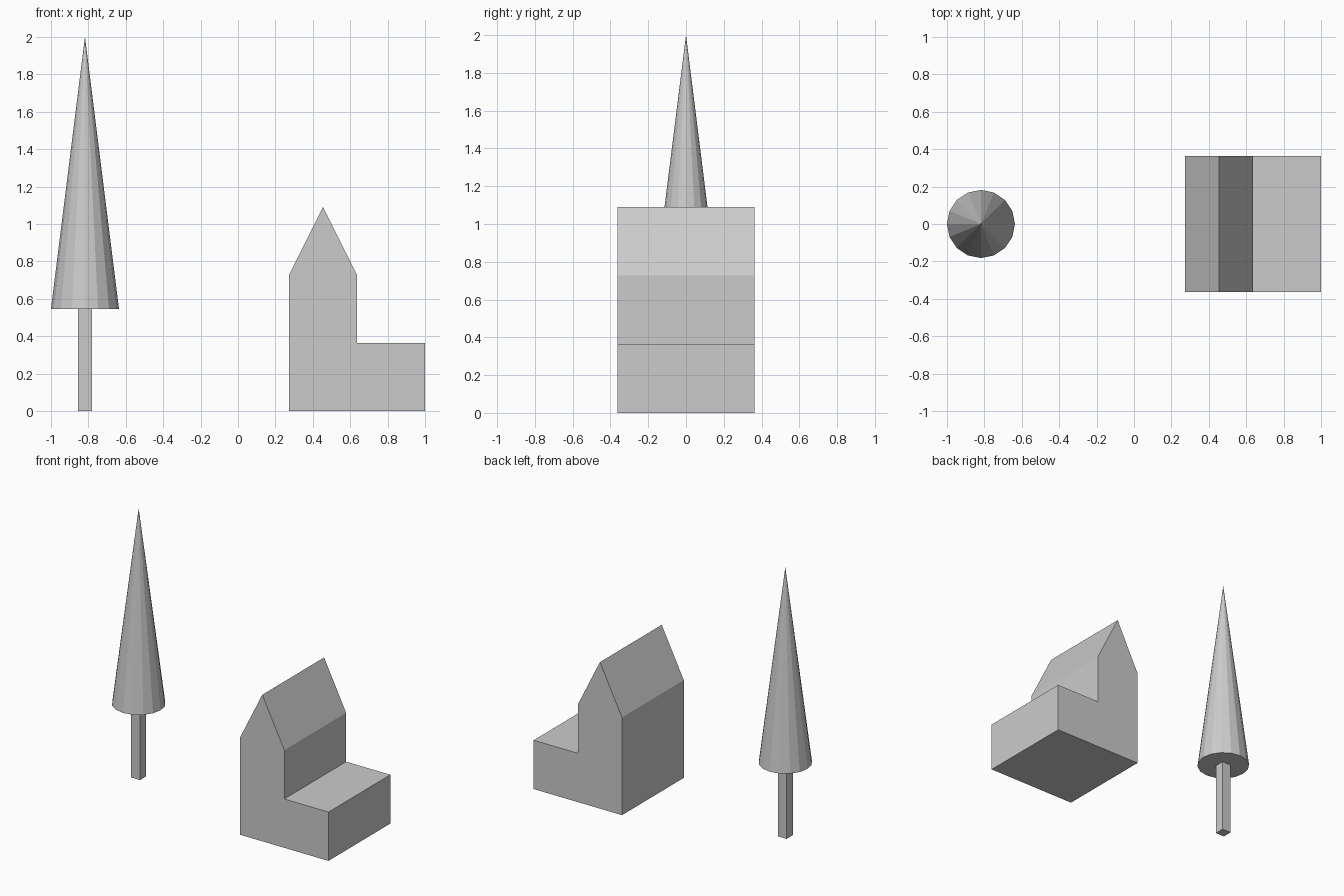
import bpy, bmesh
from mathutils import Matrix

if "Cube" in bpy.data.objects:
    bpy.data.objects.remove(bpy.data.objects["Cube"])

U = 2 / 11  # base module of the model


def finish(name, bm):
    bmesh.ops.recalc_face_normals(bm, faces=bm.faces)
    mesh = bpy.data.meshes.new(name)
    bm.to_mesh(mesh)
    bm.free()
    obj = bpy.data.objects.new(name, mesh)
    bpy.context.collection.objects.link(obj)
    return obj


# House: side profile (tower with gable roof plus low annex) extruded along y
profile = [(1.5, 0), (5.5, 0), (5.5, 2), (3.5, 2), (3.5, 4), (2.5, 6), (1.5, 4)]
bm = bmesh.new()
face = bm.faces.new([bm.verts.new((x * U, -2 * U, z * U)) for x, z in profile])
side = bmesh.ops.extrude_face_region(bm, geom=[face], use_keep_orig=True)["geom"]
bmesh.ops.translate(bm, vec=(0, 4 * U, 0),
                    verts=[g for g in side if isinstance(g, bmesh.types.BMVert)])
finish("house", bm)

# Tree trunk: slim square post
TREE_X = -4.5 * U
bm = bmesh.new()
bmesh.ops.create_cube(bm, size=1, matrix=Matrix.Translation((TREE_X, 0, 1.5 * U))
                      @ Matrix.Diagonal((0.4 * U, 0.4 * U, 3 * U, 1)))
finish("tree_trunk", bm)

# Tree foliage: tall flat-shaded cone
bm = bmesh.new()
bmesh.ops.create_cone(bm, cap_ends=True, segments=16, radius1=U, radius2=0,
                      depth=8 * U, matrix=Matrix.Translation((TREE_X, 0, 7 * U)))
bmesh.ops.remove_doubles(bm, verts=bm.verts, dist=1e-5)
finish("tree_foliage", bm)
